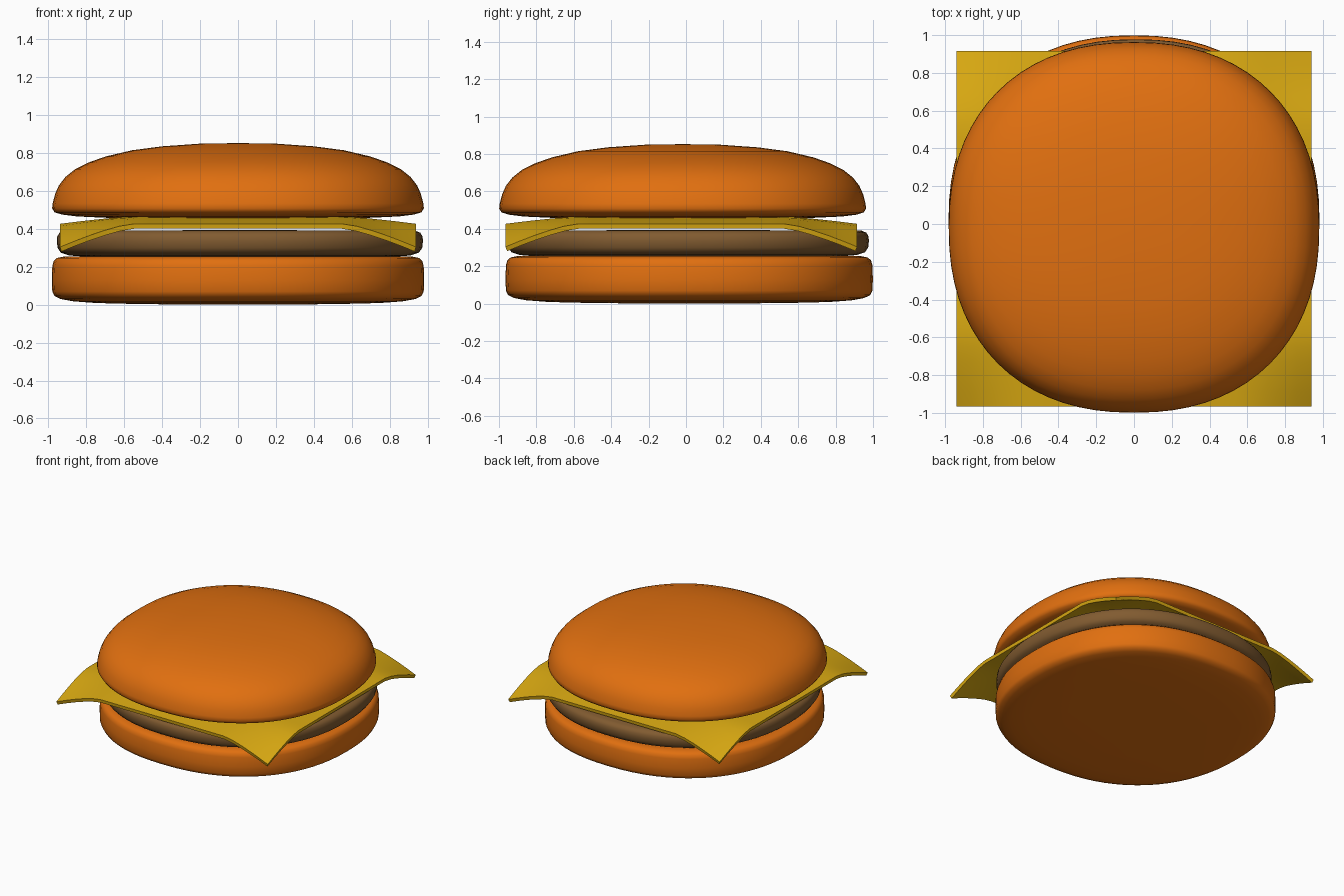
import bpy, bmesh
from math import cos, sin, pi, copysign, radians

if "Cube" in bpy.data.objects:
    bpy.data.objects.remove(bpy.data.objects["Cube"])

SIDES = 72
POWER = 2.25  # slightly squared-off circle


def material(name, rgb):
    m = bpy.data.materials.new(name)
    m.diffuse_color = (*rgb, 1)
    m.use_nodes = True
    m.node_tree.nodes["Principled BSDF"].inputs["Base Color"].default_value = m.diffuse_color
    return m


def finish(name, bm, mat, angle):
    bmesh.ops.recalc_face_normals(bm, faces=bm.faces)
    mesh = bpy.data.meshes.new(name)
    bm.to_mesh(mesh)
    bm.free()
    mesh.materials.append(mat)
    ob = bpy.data.objects.new(name, mesh)
    bpy.context.collection.objects.link(ob)
    bpy.ops.object.select_all(action='DESELECT')
    ob.select_set(True)
    bpy.context.view_layer.objects.active = ob
    bpy.ops.object.shade_smooth_by_angle(angle=radians(angle))
    return ob


def unit_outline(t):
    c, s = cos(t), sin(t)
    return (copysign(abs(c) ** (2 / POWER), c), copysign(abs(s) ** (2 / POWER), s))


def layer(name, profile, cx, cy, mat):
    """Sweep a (radius, height) profile round the squared circle, poles at both ends."""
    bm = bmesh.new()
    dirs = [unit_outline(2 * pi * i / SIDES) for i in range(SIDES)]
    low = bm.verts.new((cx, cy, profile[0][1]))
    top = bm.verts.new((cx, cy, profile[-1][1]))
    rings = [[bm.verts.new((cx + r * x, cy + r * y, z)) for x, y in dirs]
             for r, z in profile[1:-1]]
    for i in range(SIDES):
        j = (i + 1) % SIDES
        bm.faces.new((low, rings[0][j], rings[0][i]))
        bm.faces.new((top, rings[-1][i], rings[-1][j]))
        for a, b in zip(rings, rings[1:]):
            bm.faces.new((a[i], a[j], b[j], b[i]))
    return finish(name, bm, mat, 60)


bread = material("bread", (0.75, 0.16, 0.005))
meat = material("meat", (0.22, 0.105, 0.03))
yellow = material("cheese", (0.70, 0.40, 0.006))

# Bottom bun
layer("bottom_bun", [(0, 0), (0.5, 0.003), (0.75, 0.009), (0.87, 0.018), (0.935, 0.03),
                     (0.968, 0.046), (0.98, 0.07), (0.982, 0.13), (0.98, 0.205),
                     (0.972, 0.232), (0.955, 0.247), (0.92, 0.254), (0, 0.256)],
      0, 0.017, bread)

# Patty
layer("patty", [(0, 0.25), (0.8, 0.252), (0.9, 0.26), (0.945, 0.275), (0.962, 0.30),
                (0.966, 0.335), (0.964, 0.36), (0.952, 0.38), (0.925, 0.391),
                (0, 0.394)], 0.01, 0.012, meat)

# Top bun
layer("top_bun", [(0, 0.456), (0.7, 0.459), (0.85, 0.466), (0.93, 0.476), (0.968, 0.488),
                  (0.981, 0.508), (0.978, 0.535), (0.965, 0.585), (0.945, 0.63),
                  (0.91, 0.675), (0.86, 0.715), (0.79, 0.75), (0.70, 0.782),
                  (0.56, 0.815), (0.4, 0.836), (0.2, 0.85), (0, 0.853)],
      0, -0.018, bread)

# Cheese slice: flat in the middle, edges sag and corners droop
bm = bmesh.new()
bmesh.ops.create_grid(bm, x_segments=24, y_segments=24, size=0.94)
for v in bm.verts:
    u, w = (max(0, (abs(c) - 0.56) / 0.38) ** 1.3 for c in v.co.xy)
    v.co.z = 0.465 - 0.038 * (u + w) - 0.085 * u * w
    v.co.y -= 0.025
cheese = finish("cheese_slice", bm, yellow, 40)
if cheese.data.polygons[0].normal.z < 0:
    cheese.data.flip_normals()
solid = cheese.modifiers.new("thickness", 'SOLIDIFY')
solid.thickness = 0.026
solid.offset = -1
# keep the rim of the slice crisp
bpy.ops.object.modifier_apply(modifier="thickness")
bpy.ops.object.shade_smooth_by_angle(angle=radians(40))
